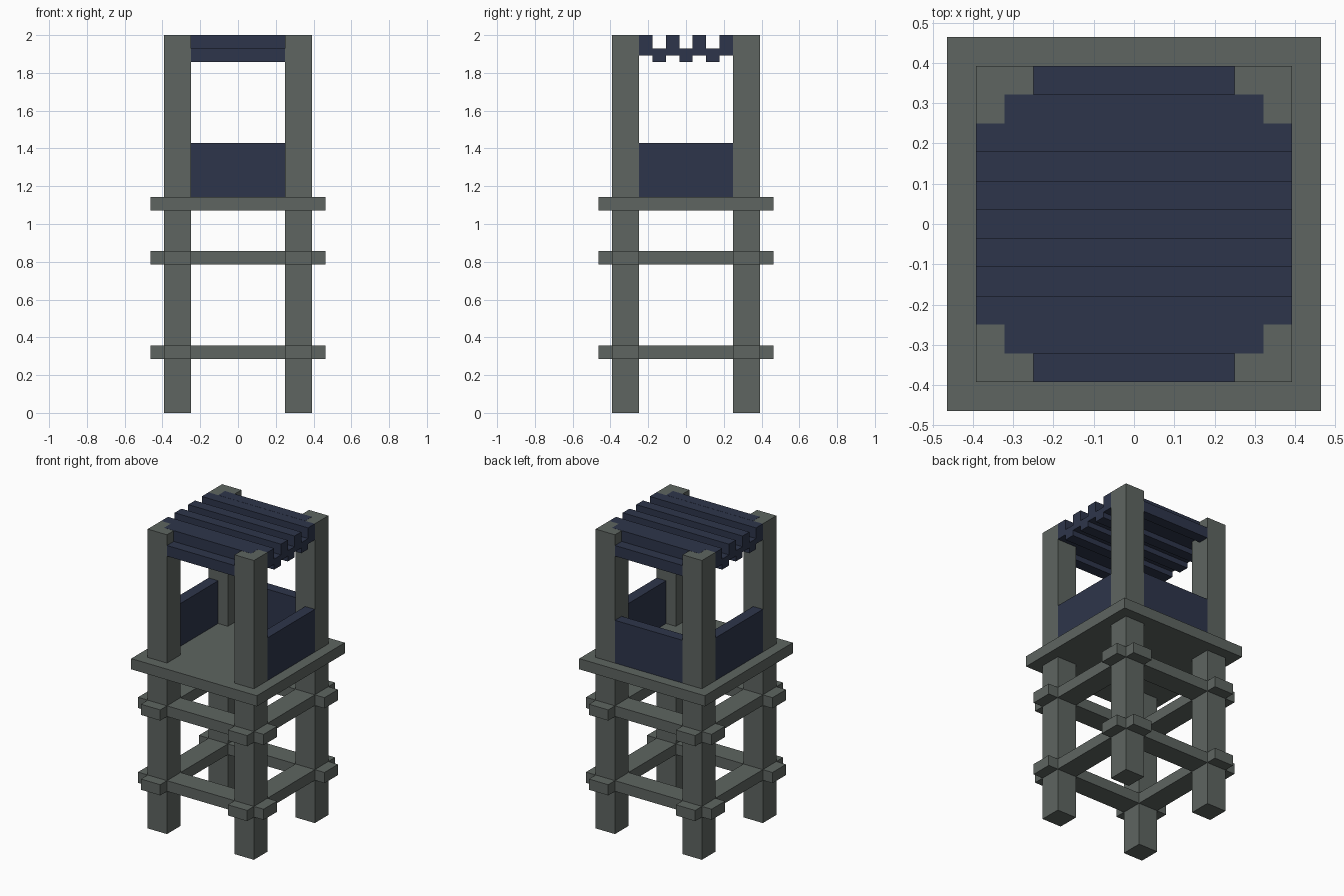
import bpy

if "Cube" in bpy.data.objects:
    bpy.data.objects.remove(bpy.data.objects["Cube"])

U = 2 / 28  # modelling unit: the tower is 28 units tall


def material(name, color):
    m = bpy.data.materials.new(name)
    m.diffuse_color = (*color, 1)
    m.use_nodes = True
    m.node_tree.nodes["Principled BSDF"].inputs["Base Color"].default_value = m.diffuse_color
    return m


GREY = material("grey timber", (0.112, 0.130, 0.119))
BLUE = material("dark blue boards", (0.027, 0.036, 0.070))


def box(name, xs, ys, zs, mat):
    """Box from its ranges on each axis, in units."""
    (x0, x1), (y0, y1), (z0, z1) = [sorted(r) for r in (xs, ys, zs)]
    v = [(x * U, y * U, z * U) for z in (z0, z1)
         for x, y in ((x0, y0), (x1, y0), (x1, y1), (x0, y1))]
    f = [(3, 2, 1, 0), (4, 5, 6, 7), (0, 1, 5, 4),
         (1, 2, 6, 5), (2, 3, 7, 6), (3, 0, 4, 7)]
    me = bpy.data.meshes.new(name)
    me.from_pydata(v, [], f)
    me.materials.append(mat)
    ob = bpy.data.objects.new(name, me)
    bpy.context.collection.objects.link(ob)
    return ob


# Four corner posts
for sx in (-1, 1):
    for sy in (-1, 1):
        box("corner_post", (3.5 * sx, 5.5 * sx), (3.5 * sy, 5.5 * sy), (0, 28), GREY)

# Two levels of crossing rails
for z in (4, 11):
    for s in (-1, 1):
        box("cross_rail", (-6.5, 6.5), (3.5 * s, 5.5 * s), (z, z + 1), GREY)
        box("side_rail", (3.5 * s, 5.5 * s), (-6.5, 6.5), (z, z + 1), GREY)

# Platform
box("platform", (-6.5, 6.5), (-6.5, 6.5), (15, 16), GREY)

# Parapet panels, open at the front
for s in (-1, 1):
    box("side_panel", (4.5 * s, 5.5 * s), (-3.5, 3.5), (16, 20), BLUE)
box("back_panel", (-3.5, 3.5), (4.5, 5.5), (16, 20), BLUE)

# Roof: low slats alternate with high slats
box("low_roof_slat", (-5.5, 5.5), (-0.5, 0.5), (26, 27), BLUE)
for s in (-1, 1):
    box("low_roof_slat", (-5.5, 5.5), (1.5 * s, 2.5 * s), (26, 27), BLUE)
    box("edge_roof_slat", (-3.5, 3.5), (4.5 * s, 5.5 * s), (26, 27), BLUE)
    box("high_roof_slat", (-5.5, 5.5), (0.5 * s, 1.5 * s), (26.5, 28), BLUE)
    box("wide_roof_slat", (-5.5, 5.5), (2.5 * s, 3.5 * s), (26.5, 28), BLUE)
    # outer half of the wide slat, let into the post tops
    box("wide_roof_slat_edge", (-4.5, 4.5), (3.5 * s, 4.5 * s), (26.5, 28.01), BLUE)
